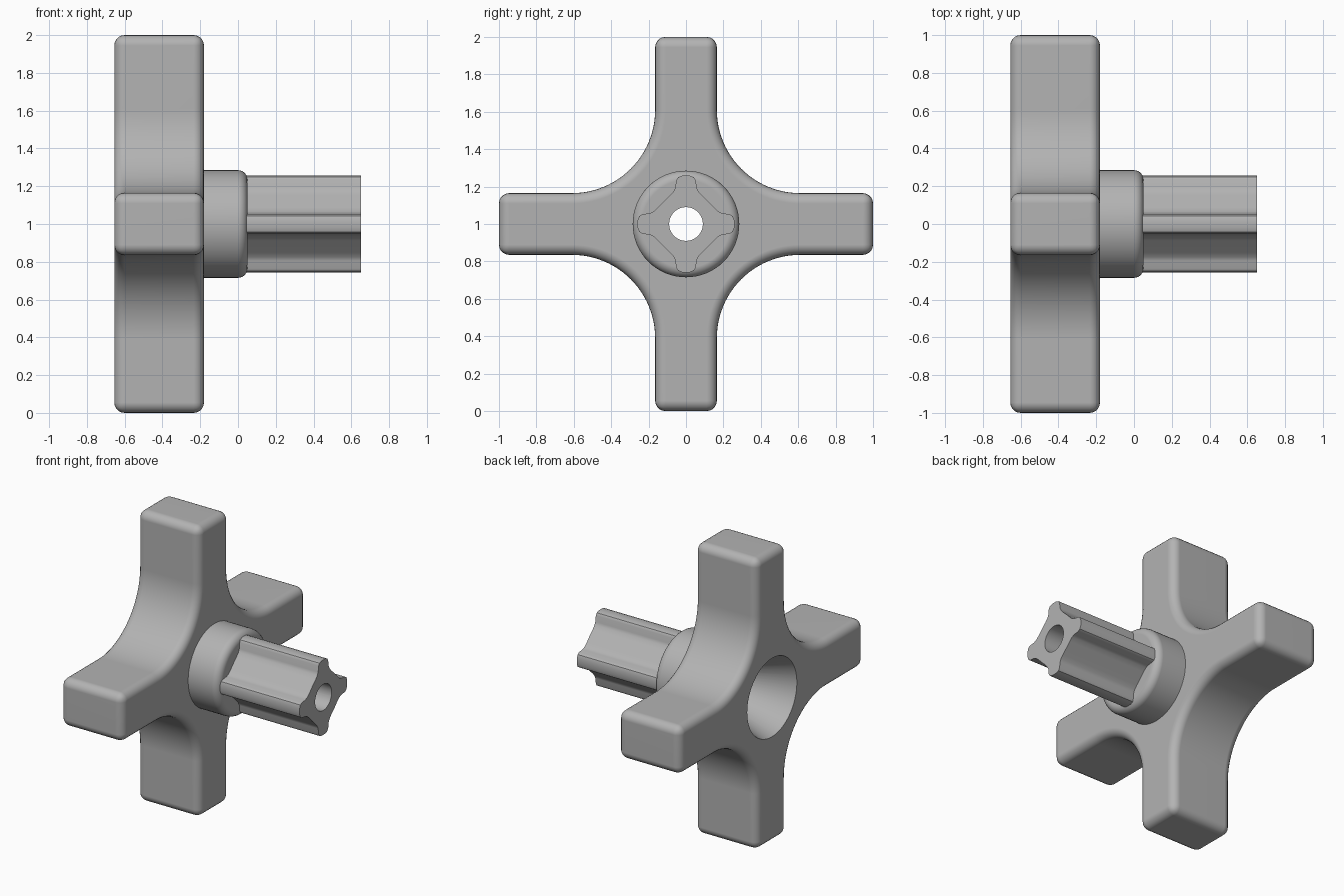
import bpy, bmesh
from math import cos, sin, pi

if "Cube" in bpy.data.objects:
    bpy.data.objects.remove(bpy.data.objects["Cube"])

gray = bpy.data.materials.new("plain gray")
gray.use_nodes = True
gray.diffuse_color = (0.45, 0.45, 0.45, 1)
gray.node_tree.nodes["Principled BSDF"].inputs["Base Color"].default_value = gray.diffuse_color

CENTRE_Z = 1.0


def make_object(name, bm):
    bmesh.ops.recalc_face_normals(bm, faces=bm.faces)
    mesh = bpy.data.meshes.new(name)
    bm.to_mesh(mesh)
    bm.free()
    mesh.materials.append(gray)
    obj = bpy.data.objects.new(name, mesh)
    obj.location.z = CENTRE_Z
    bpy.context.collection.objects.link(obj)
    return obj


def extrude_profile(name, outline, x0, x1):
    """Extrude a (y, z) outline along x."""
    bm = bmesh.new()
    face = bm.faces.new([bm.verts.new((x0, y, z)) for y, z in outline])
    new = bmesh.ops.extrude_face_region(bm, geom=[face])["geom"]
    verts = [v for v in new if isinstance(v, bmesh.types.BMVert)]
    bmesh.ops.translate(bm, verts=verts, vec=(x1 - x0, 0, 0))
    return make_object(name, bm)


def lathe(name, profile, steps=64):
    """Spin (x, radius) points about the x axis and cap both ends."""
    bm = bmesh.new()
    rings = [[bm.verts.new((x, r * cos(2 * pi * i / steps), r * sin(2 * pi * i / steps)))
              for i in range(steps)] for x, r in profile]
    for a, b in zip(rings, rings[1:]):
        for i in range(steps):
            j = (i + 1) % steps
            bm.faces.new((a[i], a[j], b[j], b[i]))
    bm.faces.new(rings[0])
    bm.faces.new(rings[-1])
    return make_object(name, bm)


def four_fold(quarter):
    """Repeat a quarter outline by quarter turns."""
    pts = []
    for _ in range(4):
        pts += quarter
        quarter = [(-z, y) for y, z in quarter]
    return pts


def finish(obj, cutter, bevel=0.0):
    bpy.ops.object.select_all(action='DESELECT')
    obj.select_set(True)
    bpy.context.view_layer.objects.active = obj
    if bevel:
        mod = obj.modifiers.new("round_edges", 'BEVEL')
        mod.width, mod.segments = bevel, 5
        mod.limit_method, mod.angle_limit = 'ANGLE', pi / 6
        bpy.ops.object.modifier_apply(modifier=mod.name)
    mod = obj.modifiers.new("bore", 'BOOLEAN')
    mod.operation, mod.solver, mod.object = 'DIFFERENCE', 'EXACT', cutter
    bpy.ops.object.modifier_apply(modifier=mod.name)
    bpy.ops.object.shade_smooth_by_angle(angle=pi / 6)
    mod = obj.modifiers.new("clean_shading", 'WEIGHTED_NORMAL')
    mod.keep_sharp = True


# Funnel and through hole
bore = lathe("bore_cutter", [(-0.70, 0.286), (-0.155, 0.09), (0.70, 0.09)])
bore.hide_render = True

# Cross handle: square arm ends joined by wide concave fillets
W, F = 0.165, 0.61
R = F - W
fillet = [(F - R * sin(t), F - R * cos(t)) for t in [pi / 2 * i / 24 for i in range(25)]]
handle = extrude_profile("cross_handle", four_fold([(1, -W), (1, W)] + fillet), -0.655, -0.18)
finish(handle, bore, 0.055)

# Round collar with a softened outer rim
collar_profile = [(-0.20, 0.285)]
for i in range(7):
    a = pi / 2 * i / 6
    collar_profile.append((0.05 * sin(a), 0.235 + 0.05 * cos(a)))
collar = lathe("collar", collar_profile)
finish(collar, bore)

# Four-lobed shaft
half = [(0.258, 0.02), (0.25, 0.042), (0.235, 0.052), (0.195, 0.057),
        (0.175, 0.066), (0.152, 0.086)]
quarter = half + [(0.12, 0.12)] + [(z, y) for y, z in reversed(half)]
shaft = extrude_profile("lobed_shaft", four_fold(quarter), 0.0, 0.65)
finish(shaft, bore)

bpy.data.objects.remove(bore)
